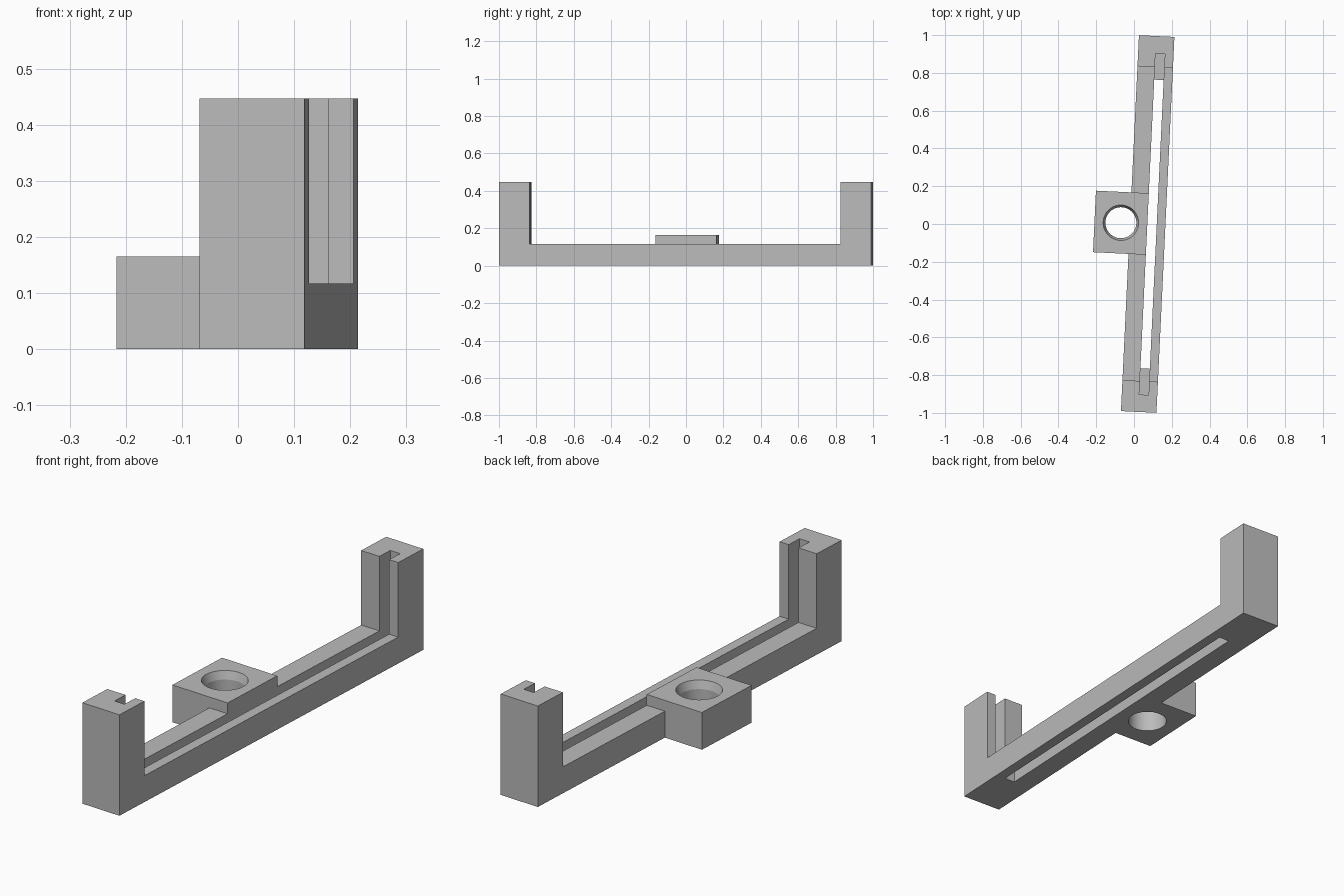
import bpy, bmesh, math

default = bpy.data.objects.get("Cube")
if default:
    bpy.data.objects.remove(default, do_unlink=True)

grey = bpy.data.materials.new("plain grey")
grey.use_nodes = True
colour = (0.5, 0.5, 0.5, 1)
grey.diffuse_color = colour
grey.node_tree.nodes["Principled BSDF"].inputs["Base Color"].default_value = colour


def make_object(name, bm):
    bmesh.ops.recalc_face_normals(bm, faces=bm.faces)
    mesh = bpy.data.meshes.new(name)
    bm.to_mesh(mesh)
    bm.free()
    mesh.materials.append(grey)
    obj = bpy.data.objects.new(name, mesh)
    bpy.context.collection.objects.link(obj)
    return obj


def extrude_profile(name, profile, x0, x1):
    """Extrude a (y, z) outline from x0 to x1."""
    bm = bmesh.new()
    face = bm.faces.new([bm.verts.new((x0, y, z)) for y, z in profile])
    new = bmesh.ops.extrude_face_region(bm, geom=[face])["geom"]
    verts = [g for g in new if isinstance(g, bmesh.types.BMVert)]
    bmesh.ops.translate(bm, verts=verts, vec=(x1 - x0, 0, 0))
    return make_object(name, bm)


def box(name, x0, x1, half_y, z0, z1):
    outline = [(-half_y, z0), (half_y, z0), (half_y, z1), (-half_y, z1)]
    return extrude_profile(name, outline, x0, x1)


def turned(name, x, profile, sides=64):
    """Closed solid of revolution from (radius, z) rings."""
    bm = bmesh.new()
    rings = [[bm.verts.new((x + r * math.cos(2 * math.pi * i / sides),
                            r * math.sin(2 * math.pi * i / sides), z))
              for i in range(sides)] for r, z in profile]
    for a, b in zip(rings, rings[1:]):
        for i in range(sides):
            j = (i + 1) % sides
            bm.faces.new((a[i], a[j], b[j], b[i]))
    bm.faces.new(rings[0])
    bm.faces.new(rings[-1])
    return make_object(name, bm)


def combine(target, tool, operation):
    tool.hide_render = True
    mod = target.modifiers.new(operation.lower(), 'BOOLEAN')
    mod.operation, mod.solver, mod.object = operation, 'EXACT', tool
    bpy.context.view_layer.objects.active = target
    bpy.ops.object.modifier_apply(modifier=mod.name)
    bpy.data.objects.remove(tool, do_unlink=True)


# Bar with an upright post at each end
half_len, post_in, bar_top, post_top = 0.996, 0.832, 0.117, 0.447
half_side = [(half_len, 0), (half_len, post_top), (post_in, post_top), (post_in, bar_top)]
outline = half_side + [(-y, z) for y, z in reversed(half_side)]
bracket = extrude_profile("slotted_bracket", outline, -0.094, 0.094)

# Mounting block on the side, ending flush with the slot
combine(bracket, box("mounting_block", -0.282, 0.01, 0.163, 0, 0.165), 'UNION')

# Long through slot, and the groove that runs up into the posts
slot_left, slot_right = -0.002, 0.048
combine(bracket, box("slot_cutter", slot_left, slot_right, 0.765, -0.1, 0.6), 'DIFFERENCE')
combine(bracket, box("groove_cutter", slot_left, slot_right, 0.904, 0.06, 0.6), 'DIFFERENCE')

# Round hole with a steep chamfer at its top
hole = [(0.082, -0.1), (0.082, 0.13), (0.094, 0.165), (0.094, 0.3)]
combine(bracket, turned("hole_cutter", -0.142, hole), 'DIFFERENCE')

# Slight turn and centring
bracket.location.x = 0.0725
bracket.rotation_euler.z = math.radians(-2.74)
bpy.ops.object.select_all(action='DESELECT')
bracket.select_set(True)
bpy.context.view_layer.objects.active = bracket
bpy.ops.object.shade_smooth_by_angle(angle=math.radians(15))
